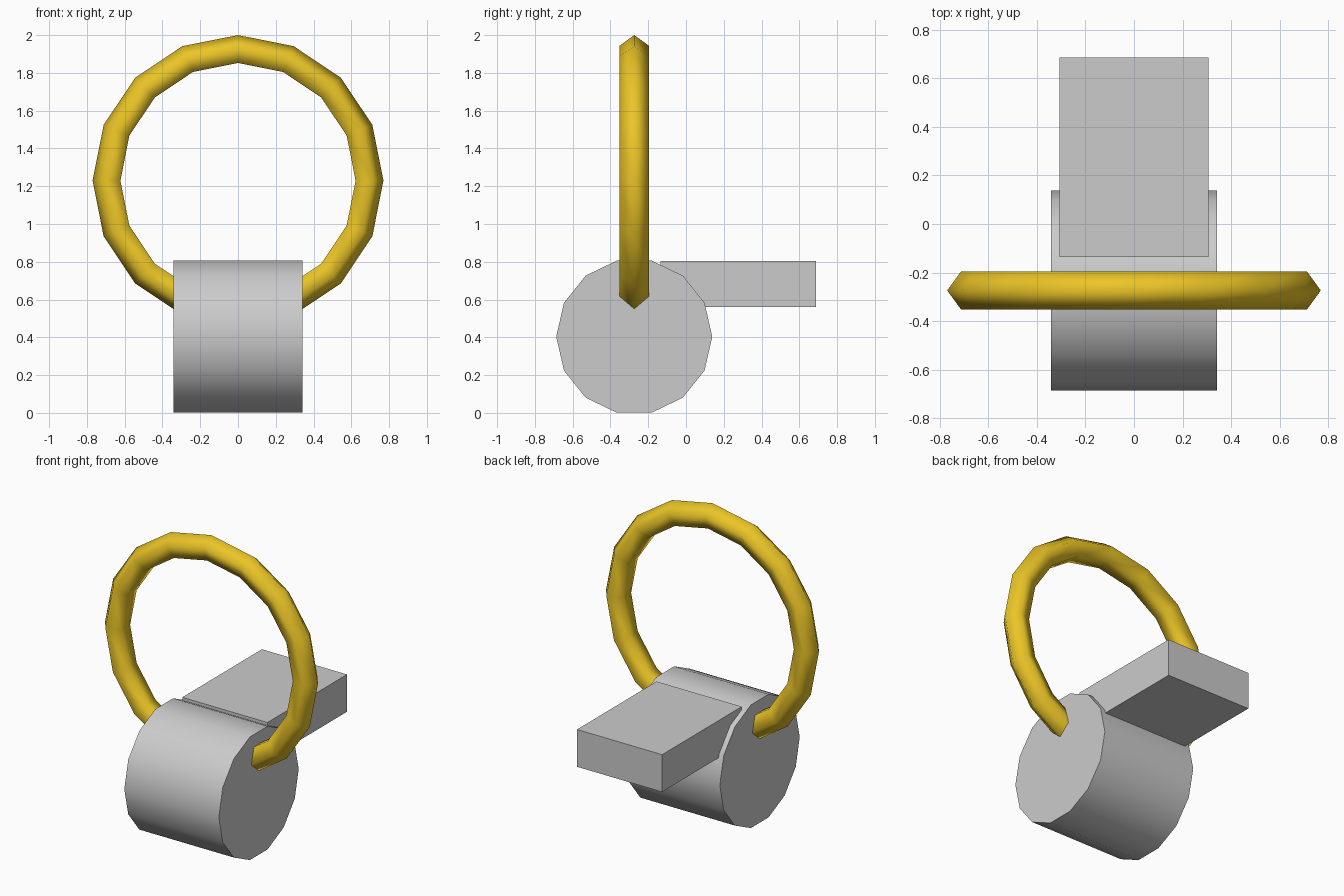
import bpy
from math import pi, radians

if "Cube" in bpy.data.objects:
    bpy.data.objects.remove(bpy.data.objects["Cube"])

AXIS_Y = -0.274  # shared centre line of the barrel and ring

# Barrel: 14-sided cylinder lying along x, a vertex pointing towards +y
bpy.ops.mesh.primitive_cylinder_add(vertices=14, radius=0.413, depth=0.684,
                                    location=(0, AXIS_Y, 0.4035),
                                    rotation=(0, pi / 2, 0))
barrel = bpy.context.object
barrel.name = "barrel"
bpy.ops.object.transform_apply(location=False, rotation=True, scale=True)
# Vertices start on the y axis after the turn, so the ends sit at y = +-radius
bpy.ops.object.shade_smooth_by_angle(angle=radians(30))

# Flat tongue behind the barrel
bpy.ops.mesh.primitive_cube_add(size=1, location=(0, 0.2755, 0.682))
tongue = bpy.context.object
tongue.name = "tongue"
tongue.scale = (0.616, 0.823, 0.244)
bpy.ops.object.transform_apply(location=False, rotation=False, scale=True)

# Upright ring with a five-sided section, passing through the barrel
bpy.ops.mesh.primitive_torus_add(major_segments=16, minor_segments=5,
                                 major_radius=0.6885, minor_radius=0.0815,
                                 location=(0, AXIS_Y, 1.23),
                                 rotation=(pi / 2, 0, 0))
ring = bpy.context.object
ring.name = "ring"
bpy.ops.object.shade_smooth()
gold = bpy.data.materials.new("gold")
gold.diffuse_color = (0.83, 0.56, 0.02, 1)
gold.use_nodes = True
gold.node_tree.nodes["Principled BSDF"].inputs["Base Color"].default_value = gold.diffuse_color
ring.data.materials.append(gold)
